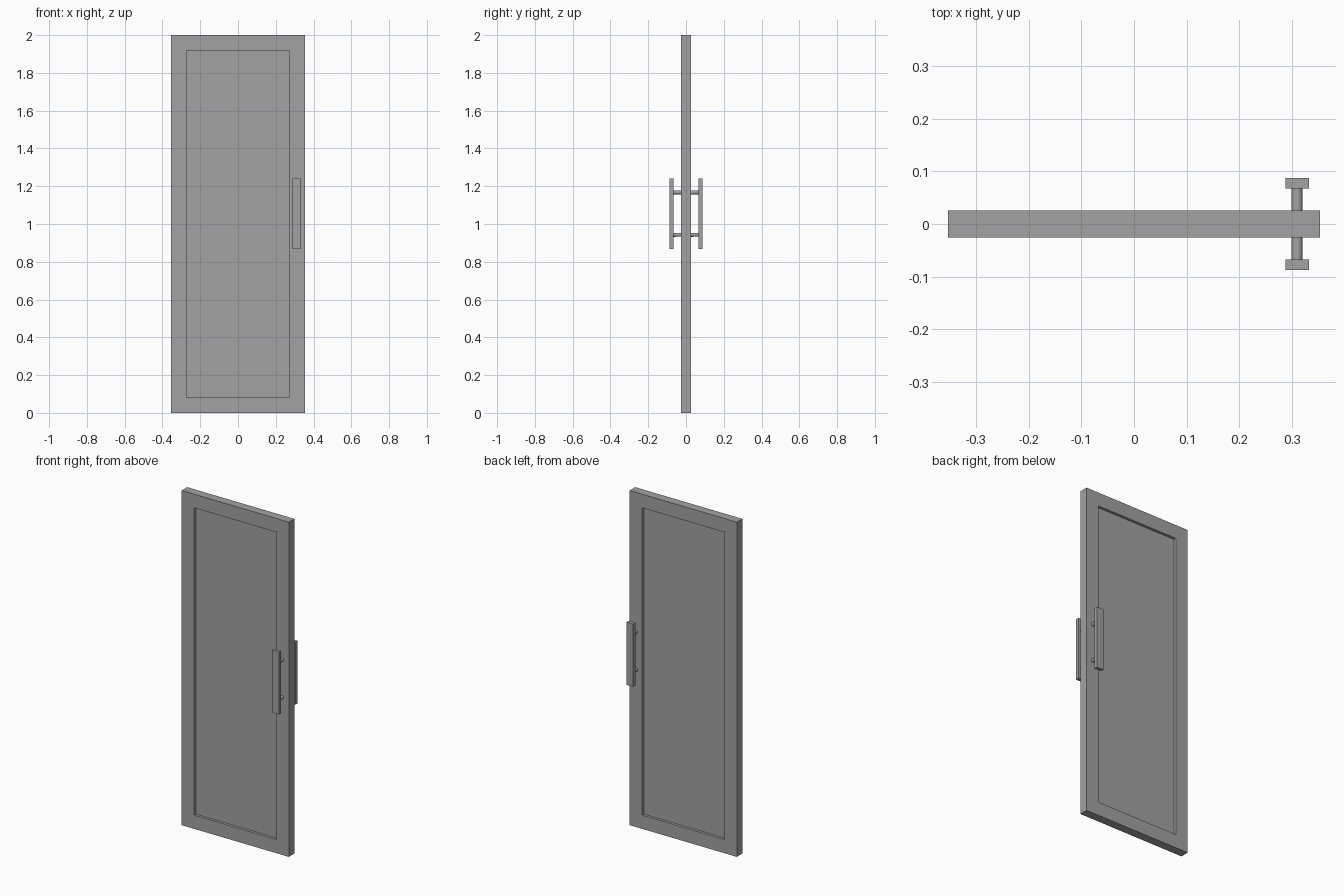
import bpy
import bmesh
from mathutils import Matrix

cube = bpy.data.objects.get("Cube")
if cube:
    bpy.data.objects.remove(cube, do_unlink=True)

HEIGHT, WIDTH, THICK = 2.0, 0.708, 0.052
BORDER, RECESS = 0.082, 0.016
HANDLE_X, HANDLE_Z = 0.31, 1.055

grey = bpy.data.materials.new("plain grey")
grey.use_nodes = True
colour = (0.36, 0.36, 0.36, 1)
grey.diffuse_color = colour
grey.node_tree.nodes["Principled BSDF"].inputs["Base Color"].default_value = colour


def add_object(name, bm):
    mesh = bpy.data.meshes.new(name)
    bm.to_mesh(mesh)
    bm.free()
    mesh.materials.append(grey)
    obj = bpy.data.objects.new(name, mesh)
    bpy.context.collection.objects.link(obj)
    return obj


def box(size, centre):
    bm = bmesh.new()
    matrix = Matrix.Translation(centre) @ Matrix.Diagonal((*size, 1))
    bmesh.ops.create_cube(bm, size=1, matrix=matrix)
    return bm


# Door leaf with a recessed panel on both faces
bm = box((WIDTH, THICK, HEIGHT), (0, 0, HEIGHT / 2))
bm.normal_update()
for face in [f for f in bm.faces if abs(f.normal.y) > 0.9]:
    inward = -face.normal.copy()
    bmesh.ops.inset_region(bm, faces=[face], thickness=BORDER, use_even_offset=True)
    # Step straight inward, leaving square walls around the panel
    panel = bmesh.ops.extrude_discrete_faces(bm, faces=[face])["faces"][0]
    bmesh.ops.translate(bm, verts=panel.verts, vec=inward * RECESS)
add_object("door_leaf", bm)

# Pull handles, one on each face
for side, y in (("front", -1), ("back", 1)):
    add_object(side + "_handle_bar",
               box((0.045, 0.02, 0.374), (HANDLE_X, y * 0.0775, HANDLE_Z)))
    for level, z in (("lower", -1), ("upper", 1)):
        bm = bmesh.new()
        matrix = (Matrix.Translation((HANDLE_X, y * 0.047, HANDLE_Z + z * 0.112))
                  @ Matrix.Rotation(1.5708, 4, "X"))
        bmesh.ops.create_cone(bm, cap_ends=True, segments=16, radius1=0.0105,
                              radius2=0.0105, depth=0.044, matrix=matrix)
        post = add_object(f"{side}_{level}_handle_post", bm)
        bpy.context.view_layer.objects.active = post
        bpy.ops.object.select_all(action="DESELECT")
        post.select_set(True)
        bpy.ops.object.shade_smooth_by_angle()
